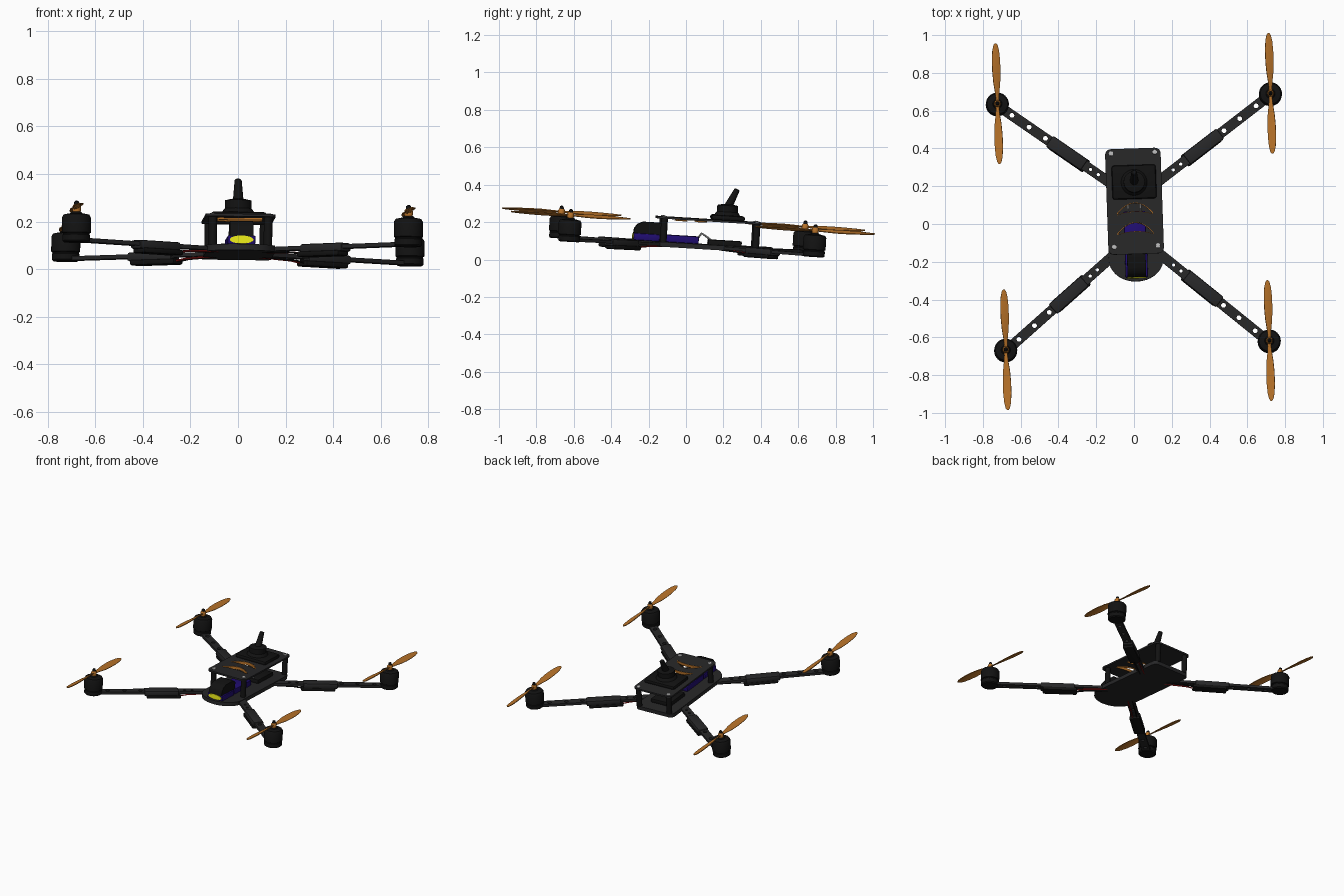
import bpy, bmesh
from math import sin, cos, pi, atan2, hypot, radians
from mathutils import Matrix, Vector

if "Cube" in bpy.data.objects:
    bpy.data.objects.remove(bpy.data.objects["Cube"])

def material(name, r, g, b):
    m = bpy.data.materials.new(name)
    m.diffuse_color = (r, g, b, 1)
    m.use_nodes = True
    m.node_tree.nodes["Principled BSDF"].inputs["Base Color"].default_value = m.diffuse_color
    return m

BLACK = material("black", .006, .006, .006)
CARBON = material("carbon", .02, .02, .021)
ORANGE = material("orange", .48, .17, .022)
BLUE = material("blue", .015, .004, .17)
YELLOW = material("yellow", .85, .85, .01)
STEEL = material("steel", .5, .5, .5)
RED = material("red", .4, .01, .01)
I = Matrix.Identity(4)

def add(name, data, mat, M=I):
    o = bpy.data.objects.new(name, data)
    bpy.context.collection.objects.link(o)
    data.materials.append(mat)
    o.matrix_basis = M
    return o

def bm_object(name, bm, mat, M=I):
    bmesh.ops.recalc_face_normals(bm, faces=bm.faces)
    me = bpy.data.meshes.new(name)
    bm.to_mesh(me)
    bm.free()
    return add(name, me, mat, M)

def box(name, lo, hi, mat, M=I, bevel=.006):
    lo, hi = Vector(lo), Vector(hi)
    bm = bmesh.new()
    bmesh.ops.create_cube(bm, size=1)
    bmesh.ops.scale(bm, vec=hi - lo, verts=bm.verts)
    bmesh.ops.translate(bm, vec=(lo + hi) / 2, verts=bm.verts)
    o = bm_object(name, bm, mat, M)
    b = o.modifiers.new("bevel", 'BEVEL')
    b.width, b.segments = bevel, 2
    return o

def lathe(name, profile, mat, M=I, steps=28):
    # profile of (radius, z), starting and ending on the axis
    bm = bmesh.new()
    vs = [bm.verts.new((r, 0, z)) for r, z in profile]
    es = [bm.edges.new(p) for p in zip(vs, vs[1:])]
    bmesh.ops.spin(bm, geom=vs + es, cent=(0, 0, 0), axis=(0, 0, 1), angle=2 * pi, steps=steps)
    bmesh.ops.remove_doubles(bm, verts=bm.verts, dist=1e-5)
    return bm_object(name, bm, mat, M)

def plate(name, loops, z0, z1, mat, M=I):
    # flat outline with holes, extruded from z0 to z1
    cu = bpy.data.curves.new(name, 'CURVE')
    cu.dimensions, cu.fill_mode, cu.extrude = '2D', 'BOTH', (z1 - z0) / 2
    for pts in loops:
        s = cu.splines.new('POLY')
        s.points.add(len(pts) - 1)
        for p, (x, y) in zip(s.points, pts):
            p.co = (x, y, 0, 1)
        s.use_cyclic_u = True
    return add(name, cu, mat, M @ Matrix.Translation((0, 0, (z0 + z1) / 2)))

def wire(name, pts, radius, mat, M=I):
    cu = bpy.data.curves.new(name, 'CURVE')
    cu.dimensions, cu.bevel_depth, cu.bevel_resolution = '3D', radius, 2
    s = cu.splines.new('POLY')
    s.points.add(len(pts) - 1)
    for p, c in zip(s.points, pts):
        p.co = (*c, 1)
    return add(name, cu, mat, M)

def arc(cx, cy, rx, ry, a0, a1, n):
    return [(cx + rx * cos(a0 + (a1 - a0) * i / n), cy + ry * sin(a0 + (a1 - a0) * i / n)) for i in range(n + 1)]

def circle(cx, cy, r):
    return arc(cx, cy, r, r, 0, 2 * pi, 16)[:-1]

def rounded(x0, x1, y0, y1, r):
    return (arc(x1 - r, y1 - r, r, r, 0, pi / 2, 5) + arc(x0 + r, y1 - r, r, r, pi / 2, pi, 5)
            + arc(x0 + r, y0 + r, r, r, pi, 1.5 * pi, 5) + arc(x1 - r, y0 + r, r, r, 1.5 * pi, 2 * pi, 5))

def crescent(c, g=0):
    ts = [i / 6 - 1 for i in range(13)]
    w = .095 - g
    return ([(.004 + w * t, c + .055 * (1 - t * t) + .005 - g) for t in ts]
            + [(.004 + w * t, c + .015 * (1 - t * t) - .005 + g) for t in reversed(ts)])

# Body plates, standoffs and screws
front = arc(.004, -.19, .145, .12, pi, 2 * pi, 18)
back = arc(.119, .345, .03, .03, 0, pi / 2, 5) + arc(-.111, .345, .03, .03, pi / 2, pi, 5)
plate("bottom_plate", [front + back], .062, .088, CARBON)
slots = (-.065, .04)
plate("top_plate", [rounded(-.143, .151, -.173, .387, .03)] + [crescent(c) for c in slots], .212, .223, CARBON)
for c in slots:
    plate("slot_lining", [crescent(c), crescent(c, .003)], .204, .2225, ORANGE)
for x in (-.112, .120):
    for y in (-.132, .364):
        P = Matrix.Translation((x, y, 0))
        lathe("standoff", [(0, .085), (.018, .085), (.018, .213), (0, .213)], BLACK, P, 12)
        lathe("screw", [(0, .22), (.013, .22), (.012, .227), (0, .229)], STEEL, P, 16)

# Equipment between the plates
box("battery", (-.055, -.14, .088), (.06, .06, .127), BLUE)
box("camera_base", (-.055, -.29, .088), (.063, -.15, .125), BLUE)
side = Matrix.Rotation(pi / 2, 4, 'Z') @ Matrix.Rotation(pi / 2, 4, 'X')
plate("camera_cover", [[(-.29, .12), (-.287, .15), (-.27, .175), (-.24, .188), (-.15, .188),
                        (-.128, .17), (-.125, .088), (-.15, .088), (-.16, .12)]], -.045, .053, BLACK, side)
face = Matrix.Translation((.004, 0, 0)) @ Matrix.Rotation(pi / 2, 4, 'X')
plate("lens", [arc(0, .107, .05, .017, 0, 2 * pi, 24)[:-1]], .286, .294, YELLOW, face)
box("flight_controller", (-.07, .11, .086), (.08, .29, .115), BLACK)
for x in (-.03, .035):
    wire("battery_lead", [(x, .05, .11), (x, .075, .145), (x, .10, .13), (x, .13, .11)], .005, STEEL)

# Antenna mount on the top plate
box("antenna_base", (-.112, .118, .222), (.122, .298, .25), BLACK, bevel=.012)
lathe("antenna_collar", [(0, .24), (.075, .24), (.062, .262), (.056, .268), (.056, .302), (.03, .308), (0, .308)],
      BLACK, Matrix.Translation((.005, .205, 0)))
lean = Matrix.Translation((.005, .205, .29)) @ Matrix.Rotation(radians(-24), 4, 'X')
lathe("antenna", [(0, 0), (.024, 0), (.021, .03), (.015, .108), (.011, .112), (0, .112)], BLACK, lean, 16)

# Twisted propeller blades: radius, half chord, twist
STATIONS = [(.0, .010, 18), (.03, .009, 26), (.06, .012, 27), (.11, .019, 24), (.17, .0225, 20),
            (.23, .022, 16), (.28, .018, 13), (.31, .011, 11), (.32, .003, 10)]

def propeller(M):
    bm = bmesh.new()
    for s in (1, -1):
        rows = []
        for r, w, a in STATIONS:
            a = radians(a)
            rows.append([bm.verts.new((s * w * k * cos(a), s * r, -w * k * sin(a) + .002 * (1 - k * k)))
                         for k in (-1, 0, 1)])
        for p, q in zip(rows, rows[1:]):
            for k in range(2):
                bm.faces.new((p[k], p[k + 1], q[k + 1], q[k]))
    o = bm_object("propeller", bm, ORANGE, M)
    m = o.modifiers.new("thickness", 'SOLIDIFY')
    m.thickness, m.offset = .005, 0

# Arms: motor position, then where the arm meets the body
ARMS = [((-.704, -.656), (-.137, -.185)), ((.692, -.655), (.144, -.18)),
        ((-.703, .65), (-.132, .227)), ((.744, .655), (.143, .222))]
for (mx, my), (bx, by) in ARMS:
    dx, dy = bx - mx, by - my
    L = hypot(dx, dy) + .05
    P = Matrix.Translation((mx, my, 0))
    A = P @ Matrix.Rotation(atan2(dy, dx), 4, 'Z')
    outline = arc(0, 0, .027, .027, pi / 2, 1.5 * pi, 8) + [(L, -.027), (L, .027)]
    holes = [circle(d, 0, .013) for d in (.095, .205, .31)] + [circle(d, 0, .009) for d in (.60, .65)]
    plate("arm", [outline] + holes, .066, .083, CARBON, A)
    # speed controller wrapped around the arm
    box("controller_wrap", (.335, -.034, .054), (.56, .034, .09), CARBON, A, .008)
    box("speed_controller", (.35, -.036, .036), (.575, .036, .06), BLACK, A, .008)
    for k, m in ((-.014, RED), (.014, BLACK)):
        wire("power_lead", [(.57, k, .05), (.62, k, .058), (L, k, .064)], .004, m, A)
    # motor, shaft and propeller
    lathe("motor", [(0, .064), (.052, .064), (.058, .07), (.058, .094), (.055, .097), (.055, .101), (.061, .104),
                    (.061, .168), (.054, .180), (.025, .186), (.02, .192), (0, .192)], BLACK, P, 32)
    lathe("propeller_hub", [(0, .186), (.016, .186), (.018, .198), (.018, .214), (.013, .222), (0, .222)], ORANGE, P, 20)
    lathe("propeller_nut", [(0, .218), (.012, .218), (.010, .234), (.004, .239), (0, .239)], BLACK, P, 12)
    propeller(P @ Matrix.Translation((0, 0, .206)))

# Convert outlines, tilt the whole craft, and smooth
for o in bpy.context.collection.objects:
    o.select_set(True)
    bpy.context.view_layer.objects.active = o
bpy.ops.object.convert(target='MESH')
tilt = Matrix.Rotation(-.062, 4, 'X') @ Matrix.Rotation(.011, 4, 'Y') @ Matrix.Rotation(radians(2), 4, 'Z')
for o in bpy.context.collection.objects:
    o.matrix_basis = tilt @ o.matrix_basis
bpy.ops.object.shade_smooth_by_angle(angle=radians(35))
